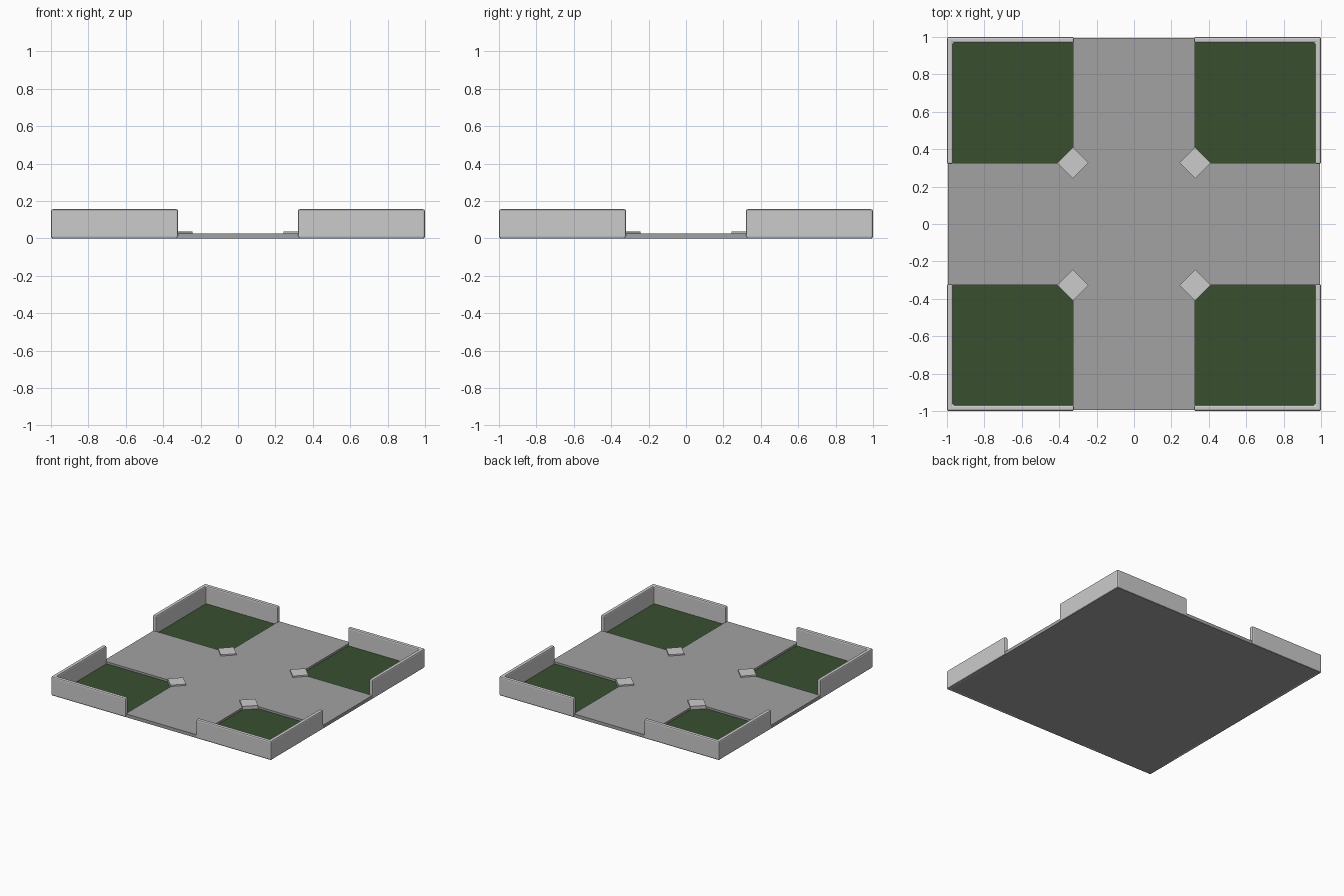
import bpy, bmesh, math
from mathutils import Matrix, Vector

if "Cube" in bpy.data.objects:
    bpy.data.objects.remove(bpy.data.objects["Cube"])

HALF, ROAD = 0.995, 0.325      # slab half width, half width of the crossing
LOW, TOP = 0.010, 0.027        # recessed lawn level, paving level

green = bpy.data.materials.new("lawn_green")
green.diffuse_color = (0.04, 0.08, 0.03, 1)
green.use_nodes = True
green.node_tree.nodes["Principled BSDF"].inputs["Base Color"].default_value = green.diffuse_color
grey = bpy.data.materials.new("paving_grey")
grey.diffuse_color = (0.36, 0.36, 0.36, 1)
grey.use_nodes = True
grey.node_tree.nodes["Principled BSDF"].inputs["Base Color"].default_value = grey.diffuse_color


def finish(name, bm, mats=()):
    bmesh.ops.recalc_face_normals(bm, faces=bm.faces[:])
    me = bpy.data.meshes.new(name)
    bm.to_mesh(me)
    bm.free()
    ob = bpy.data.objects.new(name, me)
    bpy.context.collection.objects.link(ob)
    for m in mats:
        me.materials.append(m)
    return ob


# Paved base: 3 x 3 grid, cross raised, corners left low as lawns
bm = bmesh.new()
bmesh.ops.create_grid(bm, x_segments=3, y_segments=3, size=1)
for v in bm.verts:
    for i in (0, 1):
        v.co[i] = math.copysign(HALF if abs(v.co[i]) > 0.5 else ROAD, v.co[i])
    v.co.z = LOW
cross = []
for f in bm.faces:
    c = f.calc_center_median()
    if abs(c.x) > 0.5 and abs(c.y) > 0.5:
        f.material_index = 1
    else:
        cross.append(f)
rim = [e for e in bm.edges if e.is_boundary]
ext = bmesh.ops.extrude_edge_only(bm, edges=rim)["geom"]
for v in ext:
    if isinstance(v, bmesh.types.BMVert):
        v.co.z = 0
bmesh.ops.contextual_create(bm, geom=[e for e in ext if isinstance(e, bmesh.types.BMEdge)])
ext = bmesh.ops.extrude_face_region(bm, geom=cross)["geom"]
for v in ext:
    if isinstance(v, bmesh.types.BMVert):
        v.co.z = TOP
bmesh.ops.delete(bm, geom=[f for f in cross if f.is_valid], context='FACES')
for f in bm.faces:
    c = f.calc_center_median()
    f.material_index = int(abs(c.x) > 0.5 and abs(c.y) > 0.5 and abs(c.z - LOW) < 1e-4
                           and abs(f.normal.z) > 0.5)
finish("paved_base", bm, (grey, green))

# L-shaped corner walls and diamond slabs, one of each per quadrant
IN, END, HEIGHT = 0.968, 0.32, 0.156
profile = [(END, 1), (1, 1), (1, END), (IN, END), (IN, IN), (END, IN)]
for sx, sy, tag in ((-1, -1, "front_left"), (1, -1, "front_right"),
                    (-1, 1, "back_left"), (1, 1, "back_right")):
    bm = bmesh.new()
    f = bm.faces.new([bm.verts.new((x * sx, y * sy, 0)) for x, y in profile])
    ext = bmesh.ops.extrude_face_region(bm, geom=[f])["geom"]
    bmesh.ops.translate(bm, vec=(0, 0, HEIGHT),
                        verts=[v for v in ext if isinstance(v, bmesh.types.BMVert)])
    wall = finish("corner_wall_" + tag, bm)
    bev = wall.modifiers.new("edge_bevel", 'BEVEL')
    bev.width, bev.segments = 0.01, 2

    bm = bmesh.new()
    top = 0.038
    mat = (Matrix.Translation((sx * 0.327, sy * 0.327, (LOW + top) / 2))
           @ Matrix.Rotation(math.pi / 4, 4, 'Z')
           @ Matrix.Diagonal((0.118, 0.118, top - LOW, 1)))
    bmesh.ops.create_cube(bm, size=1, matrix=mat)
    finish("diamond_slab_" + tag, bm)
